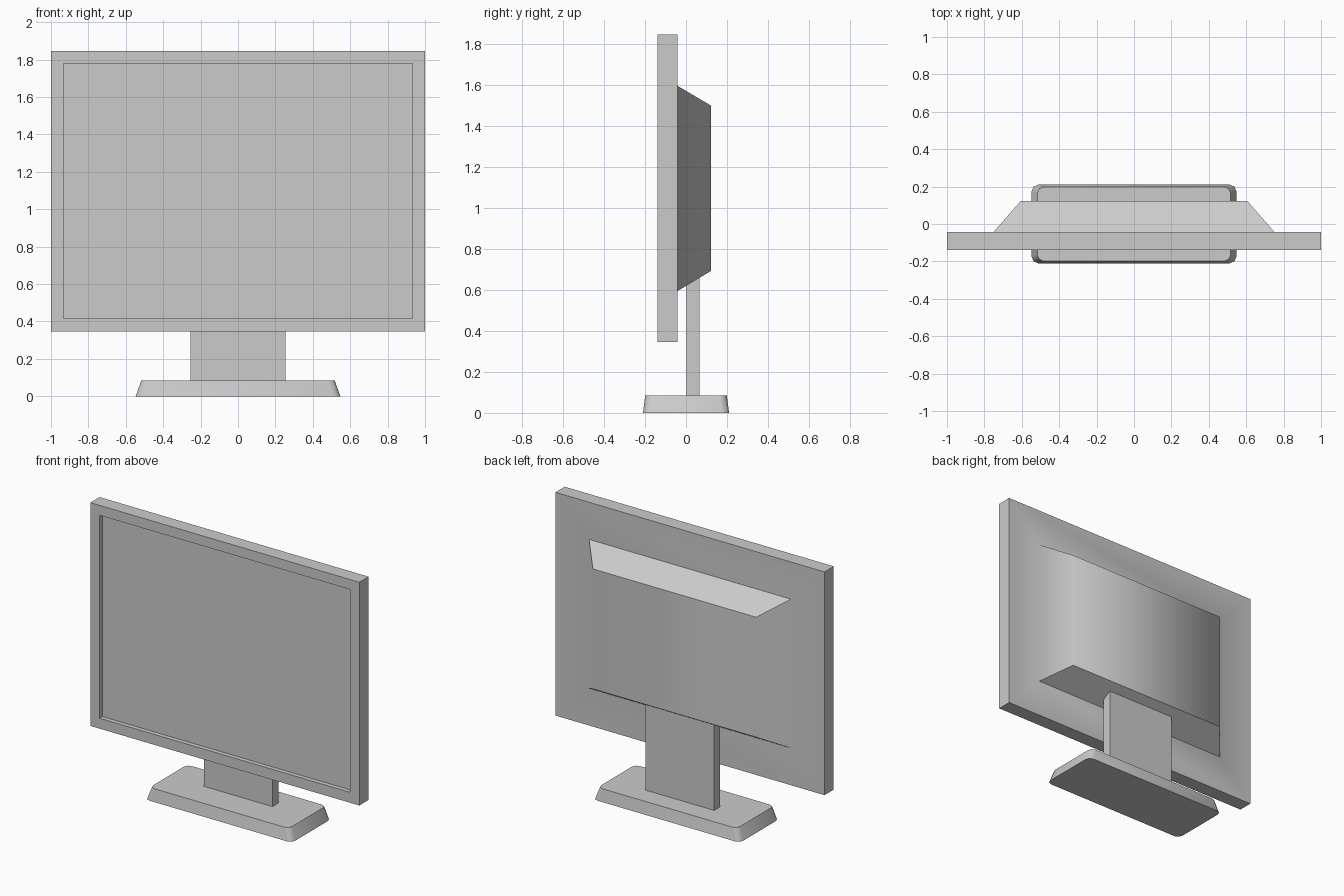
import bpy
import bmesh
from math import radians
from mathutils import Vector

if "Cube" in bpy.data.objects:
    bpy.data.objects.remove(bpy.data.objects["Cube"])


def loft(name, rings, smooth=None):
    """Skin matching rings of points into a closed solid."""
    bm = bmesh.new()
    loops = [[bm.verts.new(p) for p in ring] for ring in rings]
    n = len(loops[0])
    for a, b in zip(loops, loops[1:]):
        for i in range(n):
            j = (i + 1) % n
            bm.faces.new((a[i], a[j], b[j], b[i]))
    bm.faces.new(loops[0])
    bm.faces.new(loops[-1])
    bmesh.ops.recalc_face_normals(bm, faces=bm.faces)
    mesh = bpy.data.meshes.new(name)
    bm.to_mesh(mesh)
    bm.free()
    obj = bpy.data.objects.new(name, mesh)
    bpy.context.collection.objects.link(obj)
    if smooth:
        bpy.ops.object.select_all(action='DESELECT')
        obj.select_set(True)
        bpy.context.view_layer.objects.active = obj
        bpy.ops.object.shade_smooth_by_angle(angle=radians(smooth))
    return obj


def upright(hx, z0, z1, y):
    """Rectangle facing the viewer at depth y."""
    return [(-hx, y, z0), (hx, y, z0), (hx, y, z1), (-hx, y, z1)]


def rounded(hx, hy, r, z):
    """Flat rectangle with two-segment rounded corners at height z."""
    k = r * 0.293
    quarter = [(hx, hy - r), (hx - k, hy - k), (hx - r, hy)]
    pts = quarter + [(-x, y) for x, y in reversed(quarter)]
    pts += [(-x, -y) for x, y in pts]
    return [Vector((x, y, z)) for x, y in pts]


# Display: recessed screen, bezel, flat back and tapered rear housing
FRONT, BACK = -0.14, -0.042
loft("display", [
    upright(0.932, 0.415, 1.778, FRONT + 0.03),
    upright(0.932, 0.415, 1.778, FRONT),
    upright(1.0, 0.345, 1.845, FRONT),
    upright(1.0, 0.345, 1.845, BACK),
    upright(0.75, 0.594, 1.595, BACK),
    upright(0.607, 0.692, 1.498, 0.122),
], smooth=55)

# Flat neck running up into the housing
loft("neck", [upright(0.255, 0.08, 0.70, 0.002),
              upright(0.255, 0.08, 0.70, 0.065)])

# Foot with sloping sides and softened corners
loft("foot", [rounded(0.547, 0.21, 0.035, 0.0),
              rounded(0.517, 0.199, 0.035, 0.084)], smooth=50)
